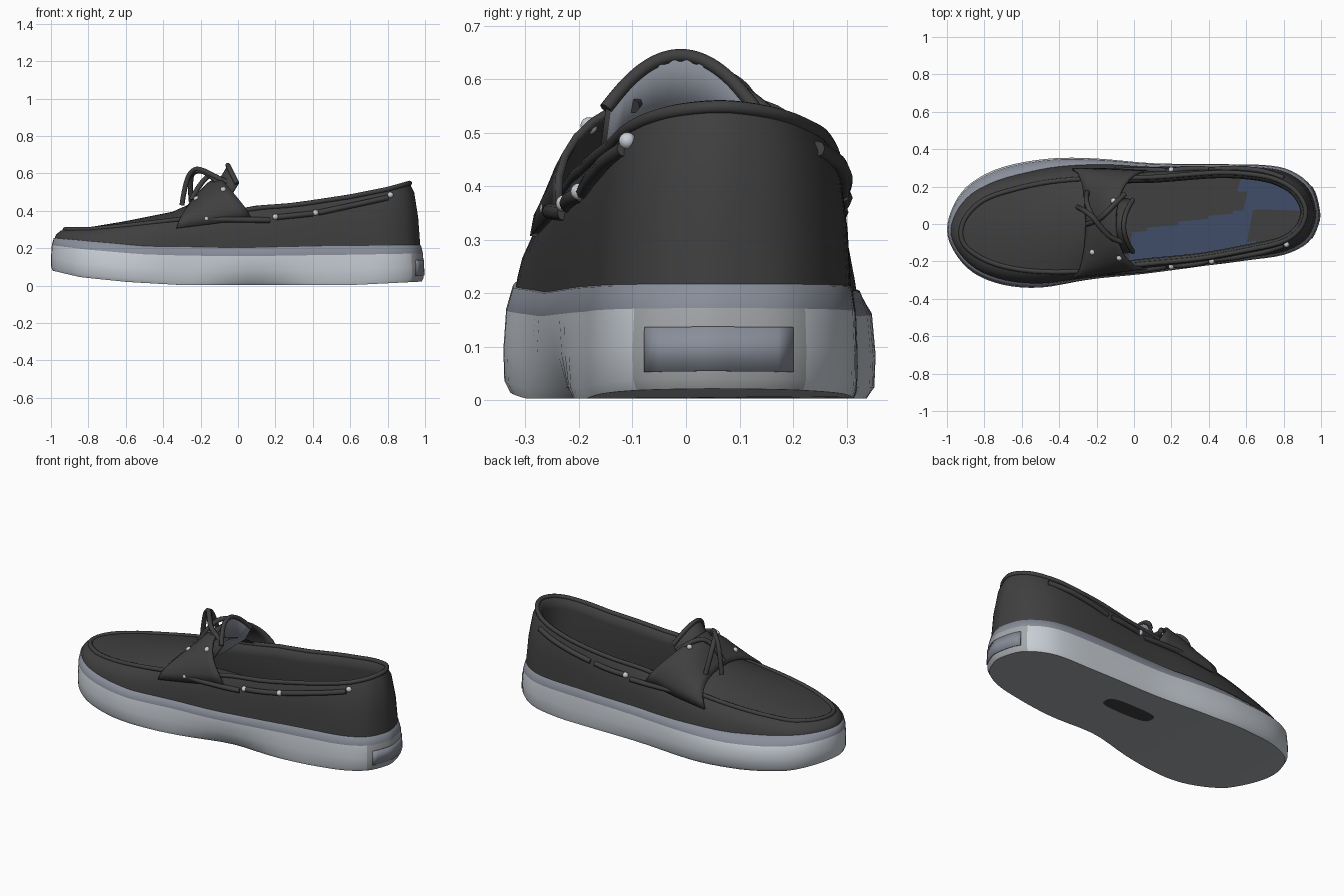
import bpy, bmesh, math
from mathutils import Vector

cube = bpy.data.objects.get("Cube")
if cube:
    bpy.data.objects.remove(cube, do_unlink=True)


def material(name, r, g, b):
    m = bpy.data.materials.new(name)
    m.use_nodes = True
    m.diffuse_color = (r, g, b, 1)
    m.node_tree.nodes["Principled BSDF"].inputs["Base Color"].default_value = (r, g, b, 1)
    return m


charcoal = material("charcoal leather", .05, .05, .05)
pale = material("pale grey rubber", .58, .62, .67)
band = material("blue grey band", .25, .27, .32)
tread = material("mid grey tread", .37, .385, .4)
blue = material("navy insole", .05, .075, .14)


def interp(table, x):
    if x <= table[0][0]:
        return table[0][1]
    for (x0, y0), (x1, y1) in zip(table, table[1:]):
        if x <= x1:
            return y0 + (y1 - y0) * (x - x0) / max(x1 - x0, 1e-6)
    return table[-1][1]


def spline(pts, steps=4):
    """Closed smooth outline through the given points."""
    n, out = len(pts), []
    for i in range(n):
        a, b, c, d = (Vector(pts[(i + k) % n]) for k in (-1, 0, 1, 2))
        for s in range(steps):
            t = s / steps
            out.append(.5 * (2 * b + (c - a) * t + (2 * a - 5 * b + 4 * c - d) * t**2
                             + (3 * b - a - 3 * c + d) * t**3))
    return out


# Plan outlines: widest sole edge, and the seam / collar line above it
SOLE = spline([(-1, -.03), (-.96, -.15), (-.86, -.26), (-.7, -.325), (-.5, -.34), (-.25, -.3),
               (.05, -.27), (.35, -.23), (.6, -.195), (.8, -.165), (.93, -.1), (.985, 0),
               (.99, .08), (.95, .2), (.84, .285), (.7, .315), (.45, .32), (.1, .325),
               (-.2, .35), (-.45, .35), (-.7, .305), (-.87, .22), (-.96, .11)])
SEAM = spline([(-.925, -.04), (-.9, -.12), (-.8, -.19), (-.66, -.235), (-.48, -.255), (-.25, -.25),
               (.05, -.215), (.35, -.185), (.6, -.14), (.78, -.1), (.87, -.045), (.91, .02),
               (.915, .09), (.87, .17), (.79, .225), (.67, .26), (.45, .275), (.1, .25),
               (-.2, .245), (-.45, .225), (-.66, .18), (-.8, .13), (-.89, .05)])
N = len(SOLE)
# Heights along the length
Z_BOTTOM = [(-1, .08), (-.85, .045), (-.6, .02), (-.3, .003), (.6, .003), (1, .022)]
Z_SOLE = [(-1, .255), (-.8, .235), (-.5, .21), (0, .2), (.5, .21), (1, .215)]
Z_SEAM = [(-.93, .3), (-.8, .3), (-.6, .32), (-.35, .35), (-.1, .38), (.1, .415),
          (.3, .43), (.6, .475), (.8, .515), (.88, .537), (.92, .549)]


def ring(f, g, hollow=0):
    """f goes from sole edge to seam; g is 0 ground, 1 sole top, 2 seam."""
    out = []
    for s, t in zip(SOLE, SEAM):
        # The sole ledge is broader on the left of the toe
        ledge = min(max(s.y * 4, 0), 1) * min(max(-.2 - s.x * 2, 0), 1) if g > .9 else 0
        p = s.lerp(t, f + .25 * ledge * (1 - f))
        zb, zs, zt = interp(Z_BOTTOM, s.x), interp(Z_SOLE, s.x), interp(Z_SEAM, t.x)
        z = zb + (zs - zb) * g if g <= 1 else zs + (zt - zs) * (g - 1)
        dy = hollow * math.exp(-((p.x - .1) / .22)**2) if p.y < 0 else 0
        out.append(Vector((p.x, p.y + dy, z)))
    return out


def inset(pts, d, dz):
    out = []
    for i, p in enumerate(pts):
        t = (pts[(i + 1) % N] - pts[i - 1]).normalized()
        out.append(Vector((p.x - t.y * d, p.y + t.x * d, p.z + dz)))
    return out


def surface(name, rows, mats, rule=None, closed=False, up=False, thick=0, lining=0):
    """Skin a grid of points; rule(row, centre) picks the material."""
    bm = bmesh.new()
    vs = [[bm.verts.new(p) for p in r] for r in rows]
    m = len(rows[0])
    for j in range(len(rows) - 1):
        for i in range(m if closed else m - 1):
            k = (i + 1) % m
            f = bm.faces.new((vs[j][i], vs[j][k], vs[j + 1][k], vs[j + 1][i]))
            f.smooth = True
            f.material_index = rule(j, f.calc_center_median()) if rule else 0
    bmesh.ops.remove_doubles(bm, verts=bm.verts, dist=.0002)
    bm.normal_update()
    if up and sum(f.normal.z for f in bm.faces) < 0:
        bmesh.ops.reverse_faces(bm, faces=bm.faces)
    me = bpy.data.meshes.new(name)
    bm.to_mesh(me)
    bm.free()
    ob = bpy.data.objects.new(name, me)
    bpy.context.collection.objects.link(ob)
    for mt in mats:
        me.materials.append(mt)
    if thick:
        sol = ob.modifiers.new("thickness", "SOLIDIFY")
        sol.thickness, sol.material_offset = thick, lining


def across(pts, last, n, crown=None):
    """Rows spanning a ring from side to side, starting at the toe."""
    rows = []
    for k in range(last + 1):
        a, b = pts[k], pts[-k]
        row = [a.lerp(b, i / n) for i in range(n + 1)]
        for i, p in enumerate(row):
            if crown:
                p.z += interp(crown, p.x) * (1 - (2 * i / n - 1)**2)
        rows.append(row)
    return rows


def tube(name, pts, radius, mat, closed=False):
    cu = bpy.data.curves.new(name, "CURVE")
    cu.dimensions, cu.bevel_depth, cu.bevel_resolution = "3D", radius, 2
    sp = cu.splines.new("POLY" if closed else "NURBS")
    sp.points.add(len(pts) - 1)
    for q, p in zip(sp.points, pts):
        q.co = (*p, 1)
    sp.use_cyclic_u = closed
    if not closed:
        sp.order_u, sp.use_endpoint_u, sp.resolution_u = 3, True, 6
    cu.use_fill_caps = True
    cu.materials.append(mat)
    bpy.context.collection.objects.link(bpy.data.objects.new(name, cu))


def eyelet(name, p):
    bpy.ops.mesh.primitive_uv_sphere_add(segments=12, ring_count=8, radius=.016, location=p)
    bpy.context.object.name = name
    bpy.context.object.data.materials.append(pale)
    bpy.ops.object.shade_smooth()


# Sole: rubber sidewall with grey heel end, band above it, tread underneath
bottom = ring(.14, 0, .05)
surface("sole_sidewall", [bottom, ring(.02, .1, .035), ring(0, .4, .015), ring(.06, .78),
                          ring(.2, 1), ring(.34, 1.02)],
        [pale, band, tread], lambda j, c: 1 if j > 2 else 2 if c.x > .92 else 0, closed=True)
surface("sole_tread", across(bottom, N // 2, 4), [tread])
patch = [(math.cos(a * math.pi / 12), math.sin(a * math.pi / 12)) for a in range(24)]
surface("arch_patch", [[(.13 + r * .16 * math.copysign(abs(c)**.6, c),
                         .11 + r * .05 * math.copysign(abs(s)**.6, s), 0) for c, s in patch]
                       for r in (.02, 1)], [charcoal], closed=True)
low, high = ring(-.04, .17), ring(-.02, .6)
heel = [i for i in range(N) if SOLE[i].x > .8 and -.1 < SOLE[i].y < .21]
surface("heel_plate", [[low[i] for i in heel], [high[i] for i in heel]], [band], thick=.004)

# Upper: outer wall, lining, insole, toe panel and rolled seam
surface("upper_wall", [ring(.25, .96), ring(.3, 1.15), ring(.4, 1.45), ring(.68, 1.85), ring(1, 2)],
        [charcoal], closed=True)
top = ring(1, 2)
floor = inset(top, .012, 0)
for p in floor:
    p.z = .185
surface("inner_lining", [top, inset(top, .025, -.01), inset(top, .03, -.06), floor],
        [charcoal], closed=True)
surface("insole", across(floor, N // 2, 24), [charcoal, blue],
        lambda j, c: int(0 < c.x < .63 and c.y < -.04 + .2 * c.x or c.x > .58 and c.y > .07), up=True)
surface("toe_panel", across(top, 22, 10, [(-.9, .005), (-.6, .025), (-.35, .045), (-.15, .11)]),
        [charcoal], up=True)
tube("seam_and_collar", top, .013, charcoal, closed=True)


def wall(x, side, z, off):
    """Point on the outer wall, pushed out by off."""
    half = slice(0, N // 2) if side < 0 else slice(N // 2, N)
    ys, yt = (interp(sorted((p.x, p.y) for p in o[half]), x) for o in (SOLE, SEAM))
    zs = interp(Z_SOLE, x)
    g = (z - zs) / (interp(Z_SEAM, x) - zs)
    f = interp([(0, .27), (.45, .4), (.85, .68), (1, 1)], g)
    return Vector((x, ys + (yt - ys) * f + side * off, z))


# Saddle strap arching over the instep
strap = []
for j in range(9):
    v, row = j / 8, []
    for i in range(17):
        a = (i / 8 - 1) * math.pi / 2
        x = -.33 + .4 * v + (.07 - .24 * v) * math.cos(a)
        z0 = interp(Z_SEAM, x) - .045
        l, r = wall(x, -1, z0, .012), wall(x, 1, z0, .012)
        zc = interp([(0, .445), (.3, .5), (.6, .55), (1, .585)], v)
        row.append(Vector((x, (l.y + r.y) / 2 + (r.y - l.y) / 2 * math.sin(a),
                           z0 + (zc - z0) * math.cos(a)**.8)))
    strap.append(row)
surface("saddle_strap", strap, [charcoal], up=True, thick=.014)

# Tongue flaring up behind the strap, with a rolled edge
tongue = []
for x, z, w in ((-.3, .4, .1), (-.2, .485, .13), (-.1, .568, .15), (-.055, .645, .14)):
    tongue.append([Vector((x + .05 * u * u, u * w - .01, z - .1 * u * u))
                   for u in (i / 5 - 1 for i in range(11))])
surface("tongue", tongue, [charcoal, band], up=True, thick=.012, lining=1)
tube("tongue_edge", tongue[-1], .013, charcoal)

# Side laces and eyelets
for side, label, holes in ((-1, "right", (-.17, .2, .415, .815)), (1, "left", (-.17, .2))):
    runs = [(-.17, .355, .17, .35), (.2, .365, .4, .385), (.43, .39, .8, .47)]
    for n, (x0, z0, x1, z1) in enumerate(runs):
        pts = [wall(x0 + (x1 - x0) * t / 4, side, z0 + (z1 - z0) * t / 4, 0 if t in (0, 4) else .008)
               for t in range(5)]
        tube(f"{label}_side_lace_{n + 1}", pts, .015, charcoal)
    for n, x in enumerate(holes):
        z = interp([(-.17, .358), (.2, .368), (.415, .39), (.815, .485)], x)
        eyelet(f"{label}_eyelet_{n + 1}", wall(x, side, z, .007))

# Eyelets on top of the strap
for n, spot in enumerate(((-.22, -.155), (-.09, -.17), (-.12, .12))):
    nearest = min((p for r in strap for p in r), key=lambda p: (p.xy - Vector(spot)).length)
    eyelet(f"strap_eyelet_{n + 1}", nearest - Vector((0, 0, .004)))

# Bow: laces looping and crossing over the instep
bow = {"front_loop": [(-.3, .09, .43), (-.28, .08, .57), (-.23, .05, .63), (-.17, -.03, .61),
                      (-.12, -.08, .58), (-.05, -.1, .55)],
       "side_loop": [(-.25, .17, .45), (-.26, .13, .57), (-.23, .05, .62), (-.15, -.05, .6),
                     (-.1, -.09, .54)],
       "cross_lace": [(-.05, .16, .53), (-.12, .09, .6), (-.19, .015, .57), (-.25, 0, .46)]}
for name, pts in bow.items():
    tube("bow_" + name, pts, .014, charcoal)
